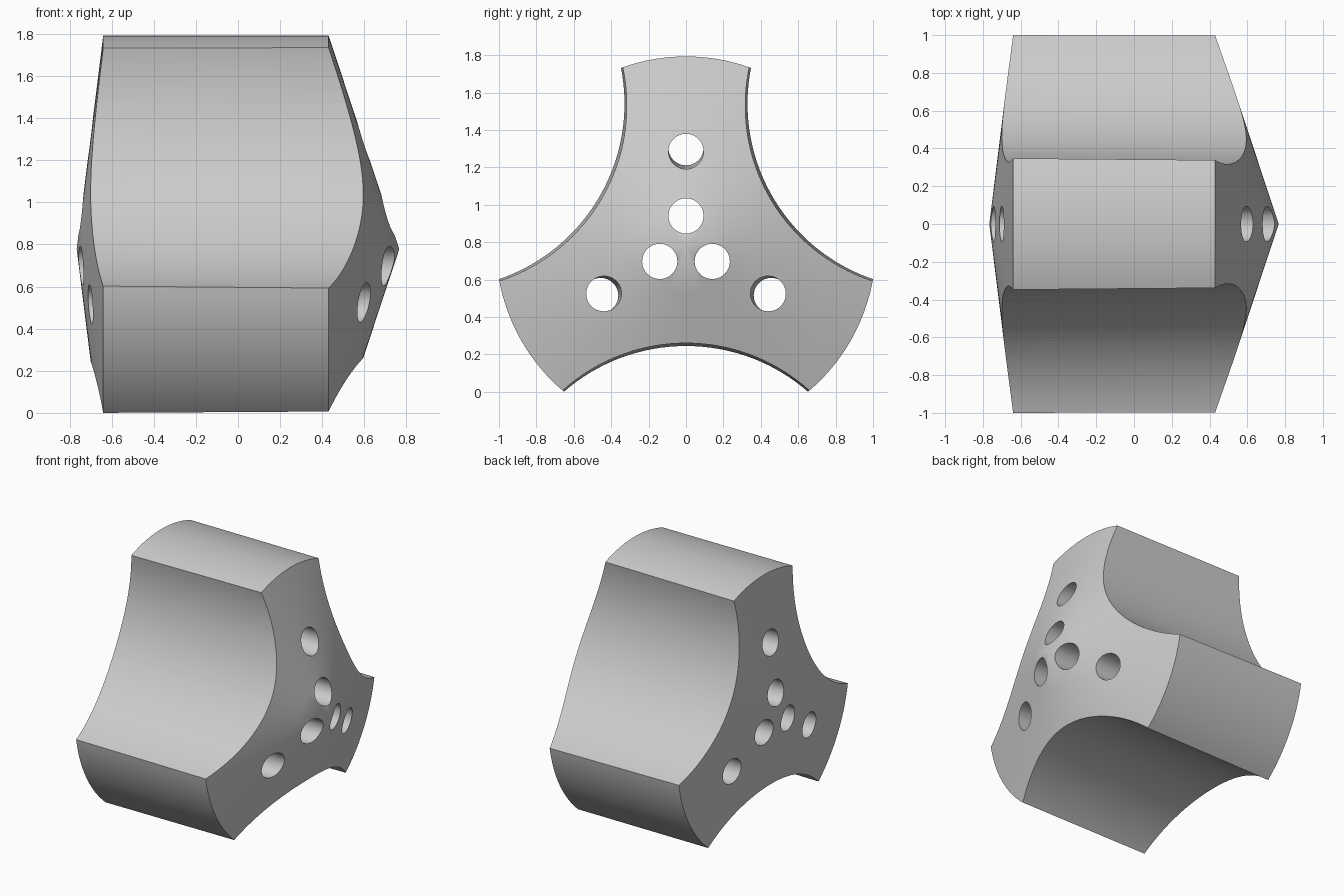
import bpy, bmesh, math
from mathutils import Vector

cube = bpy.data.objects.get("Cube")
if cube:
    bpy.data.objects.remove(cube, do_unlink=True)

AXIS_Z = 0.778          # height of the long axis
RADIUS = 1.015
SEGMENTS = 144

grey = bpy.data.materials.new("plain_grey")
grey.use_nodes = True
colour = (0.6, 0.6, 0.6, 1)
grey.diffuse_color = colour
grey.node_tree.nodes["Principled BSDF"].inputs["Base Color"].default_value = colour


def make_object(name, bm):
    bmesh.ops.recalc_face_normals(bm, faces=bm.faces)
    mesh = bpy.data.meshes.new(name)
    bm.to_mesh(mesh)
    bm.free()
    mesh.materials.append(grey)
    obj = bpy.data.objects.new(name, mesh)
    bpy.context.collection.objects.link(obj)
    return obj


def turned_body(name):
    """Drum with a cone on each end, spun about the x axis."""
    right = [(0.766 - 0.336 * t, RADIUS * t) for t in (0, 0.25, 0.5, 0.75, 1)]
    left = [(-0.766 + 0.126 * t, RADIUS * t) for t in (1, 0.75, 0.5, 0.25, 0)]
    bm = bmesh.new()
    verts = [bm.verts.new((x, 0, r)) for x, r in right + left]
    edges = [bm.edges.new(pair) for pair in zip(verts, verts[1:])]
    bmesh.ops.spin(bm, geom=verts + edges, cent=(0, 0, 0), axis=(1, 0, 0),
                   angle=math.tau, steps=SEGMENTS, use_duplicate=False)
    bmesh.ops.remove_doubles(bm, verts=bm.verts, dist=0.0001)
    bmesh.ops.translate(bm, verts=bm.verts, vec=(0, 0, AXIS_Z))
    return make_object(name, bm)


def rod_cutter(name, angle, distance, radius, lean, sides):
    """Rod along x, set off from the axis and leaning outwards towards -x."""
    outward = Vector((0, math.sin(angle), math.cos(angle)))
    direction = Vector((-1, 0, 0)) + outward * lean
    bm = bmesh.new()
    bmesh.ops.create_cone(bm, cap_ends=True, segments=sides,
                          radius1=radius, radius2=radius, depth=2.4)
    bmesh.ops.rotate(bm, verts=bm.verts, cent=(0, 0, 0),
                     matrix=direction.to_track_quat('Z', 'Y').to_matrix())
    bmesh.ops.translate(bm, verts=bm.verts,
                        vec=outward * distance + Vector((0, 0, AXIS_Z)))
    obj = make_object(name, bm)
    obj.hide_render = True
    return obj


body = turned_body("three_lobed_body")

# Three hollow flanks, three outer bores and three inner bores
cutters = []
for i in range(3):
    arm = math.tau * i / 3
    cutters += [
        rod_cutter("flank_cutter", arm + math.pi / 3, 1.515, 0.99, 0.012, 192),
        rod_cutter("outer_bore_cutter", arm, 0.516, 0.094, 0.015, 48),
        rod_cutter("inner_bore_cutter", arm, 0.162, 0.094, 0, 48),
    ]

bpy.ops.object.select_all(action='DESELECT')
bpy.context.view_layer.objects.active = body
body.select_set(True)
for cutter in cutters:
    mod = body.modifiers.new("cut", 'BOOLEAN')
    mod.operation = 'DIFFERENCE'
    mod.solver = 'EXACT'
    mod.object = cutter
    bpy.ops.object.modifier_apply(modifier=mod.name)
for cutter in cutters:
    bpy.data.objects.remove(cutter, do_unlink=True)

bpy.ops.object.shade_smooth_by_angle(angle=math.radians(30))
